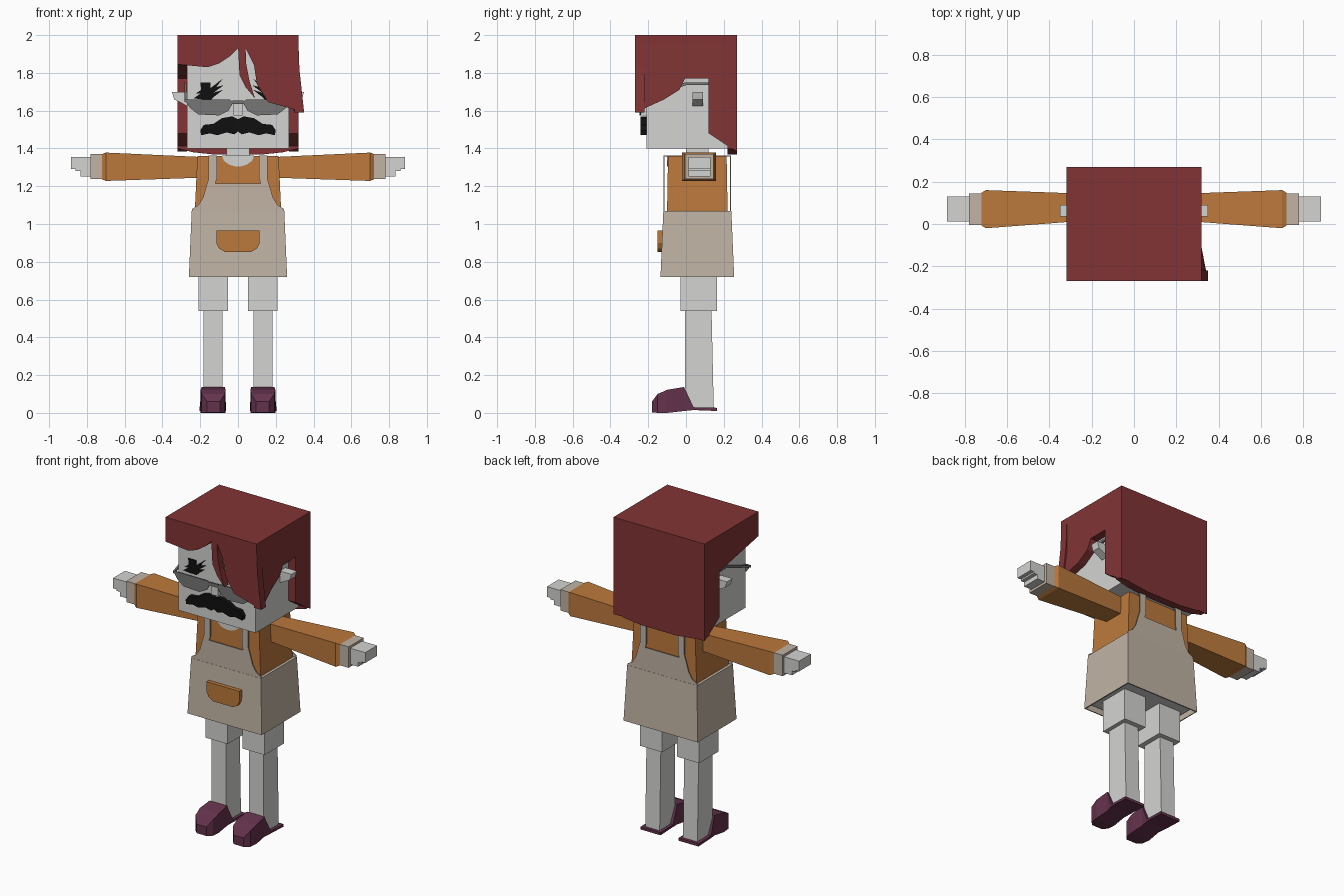
import bpy, bmesh

if "Cube" in bpy.data.objects:
    bpy.data.objects.remove(bpy.data.objects["Cube"])


def material(name, *rgb):
    col = [(c / 255 / 12.92 if c < 11 else ((c / 255 + 0.055) / 1.055) ** 2.4) for c in rgb] + [1]
    m = bpy.data.materials.new(name)
    m.use_nodes = True
    m.diffuse_color = col
    m.node_tree.nodes["Principled BSDF"].inputs["Base Color"].default_value = col
    return m


SKIN = material("pale skin", 212, 212, 210)
HAIR = material("dark red", 130, 52, 53)
SHIRT = material("orange cloth", 188, 121, 60)
APRON = material("tan cloth", 193, 179, 164)
SHOE = material("plum leather", 100, 50, 76)
LENS = material("grey glass", 118, 118, 118)
BLACK = material("black", 16, 16, 16)


def place(axis, t, a, b):
    return {"x": (t, a, b), "y": (a, t, b), "z": (a, b, t)}[axis]


def finish(name, bm, mat, side=1):
    for v in bm.verts:
        v.co.x *= side
    bmesh.ops.recalc_face_normals(bm, faces=bm.faces)
    mesh = bpy.data.meshes.new(name)
    bm.to_mesh(mesh)
    bm.free()
    mesh.materials.append(mat)
    ob = bpy.data.objects.new(name, mesh)
    bpy.context.collection.objects.link(ob)
    return ob


def skin_rings(rings):
    """Join equal rings of points into a closed solid."""
    bm = bmesh.new()
    rows = [[bm.verts.new(p) for p in ring] for ring in rings]
    n = len(rows[0])
    for r, q in zip(rows, rows[1:]):
        for i in range(n):
            j = (i + 1) % n
            bm.faces.new((r[i], r[j], q[j], q[i]))
    bm.faces.new(rows[0])
    bm.faces.new(rows[-1])
    return bm


def loft(name, mat, axis, *sections, side=1):
    """Rectangular sections (t, a0, a1, b0, b1) along an axis."""
    rings = [[place(axis, t, a, b) for a, b in ((a0, b0), (a1, b0), (a1, b1), (a0, b1))]
             for t, a0, a1, b0, b1 in sections]
    return finish(name, skin_rings(rings), mat, side)


def box(name, mat, x0, x1, y0, y1, z0, z1, side=1):
    return loft(name, mat, "z", (z0, x0, x1, y0, y1), (z1, x0, x1, y0, y1), side=side)


def prism(name, mat, axis, lo, hi, pts, side=1, tweak=None):
    """Outline extruded along an axis."""
    bm = skin_rings([[place(axis, t, a, b) for a, b in pts] for t in (lo, hi)])
    if tweak:
        for v in bm.verts:
            tweak(v.co)
    return finish(name, bm, mat, side)


def mirrored(half):
    return half + [(-x, z) for x, z in reversed(half) if x != 0]


# Head, nose, neck
box("head", SKIN, -.27, .27, -.21, .22, 1.4, 1.95)
box("nose", SKIN, -.025, .025, -.235, -.2, 1.575, 1.635)
box("neck", SKIN, -.06, .06, 0, .12, 1.3, 1.42)

# Hair shell
box("hair_top", HAIR, -.32, .32, -.27, .27, 1.95, 2)
prism("hair_back", HAIR, "y", .22, .27,
      mirrored([(-.32, 1.96), (-.32, 1.4), (-.24, 1.38), (-.12, 1.367)]))
prism("hair_fringe", HAIR, "y", -.27, -.22, [
    (-.32, 1.96), (-.32, 1.845), (-.16, 1.83), (-.1, 1.85), (-.04, 1.89), (0, 1.93),
    (.04, 1.93), (.085, 1.84), (.1, 1.74), (.16, 1.645), (.25, 1.62), (.35, 1.59),
    (.325, 1.82), (.32, 1.96)])
prism("hair_strand", HAIR, "y", -.268, -.225, [
    (0, 1.94), (.008, 1.79), (.04, 1.725), (.09, 1.665), (.06, 1.76), (.043, 1.85), (.04, 1.94)])
sideburn = [(.27, 1.96), (.27, 1.385), (.24, 1.4), (.12, 1.48), (.12, 1.77)]


def flare(co):
    if co.y < -.2 and co.z < 1.7:
        co.x += .03


prism("hair_left", HAIR, "x", .27, .32, sideburn + [
    (-.005, 1.77), (-.035, 1.71), (-.115, 1.66), (-.268, 1.59), (-.27, 1.82), (-.27, 1.96)],
    tweak=flare)
prism("hair_right", HAIR, "x", .27, .32, sideburn + [(-.27, 1.845), (-.27, 1.96)], side=-1)

# Moustache
prism("moustache", BLACK, "y", -.24, -.205, mirrored([
    (0, 1.555), (-.03, 1.57), (-.085, 1.56), (-.13, 1.53), (-.18, 1.525), (-.2, 1.495),
    (-.195, 1.47), (-.15, 1.48), (-.11, 1.47), (-.06, 1.485), (-.02, 1.475), (0, 1.49)]))

# Glasses bridge
box("glasses_bridge", LENS, -.03, .03, -.245, -.235, 1.635, 1.655)

# Shirt and apron
loft("torso", SHIRT, "z", (.8, -.225, .225, -.1, .22), (1.08, -.228, .228, -.1, .22),
     (1.36, -.215, .215, -.095, .215))
prism("neckline", SKIN, "y", -.1, -.092,
      mirrored([(-.085, 1.362), (-.075, 1.335), (-.045, 1.313), (-.015, 1.305)]))
bm = skin_rings([[(x, y, z) for x, y in ((-w, f), (w, f), (w, b), (-w, b))]
                 for w, f, b, z in ((.26, -.135, .255, .72), (.245, -.12, .24, 1.07))])
bmesh.ops.delete(bm, geom=[f for f in bm.faces if f.calc_center_median().z < .73],
                 context="FACES")
skirt = finish("apron_skirt", bm, APRON)
solid = skirt.modifiers.new("cloth", "SOLIDIFY")
solid.thickness = .01
box("pelvis", SKIN, -.235, .235, -.105, .225, .74, .85)
bib = mirrored([(-.245, 1.06), (-.243, 1.08), (-.21, 1.1), (-.185, 1.14), (-.168, 1.2),
                (-.155, 1.24), (-.155, 1.36), (-.112, 1.36), (-.112, 1.24), (-.12, 1.215)])
for label, y in (("front", -.119), ("back", .233)):
    prism("apron_bib_" + label, APRON, "y", y, y + .006, bib)
prism("apron_pocket", SHIRT, "y", -.15, -.12, mirrored([
    (-.115, .965), (-.115, .9), (-.1, .87), (-.07, .853)]))

# Paired parts
for side, tag in ((1, "left"), (-1, "right")):
    box(tag + "_strap", APRON, .112, .155, -.119, .239, 1.357, 1.363, side)
    prism(tag + "_ear", SKIN, "y", .035, .09,
          [(.26, 1.7), (.35, 1.7), (.338, 1.66), (.26, 1.62)], side)
    prism(tag + "_eye", BLACK, "y", -.215, -.208, [
        (.235, 1.665), (.2, 1.69), (.225, 1.69), (.195, 1.71), (.2, 1.75), (.145, 1.75),
        (.145, 1.72), (.08, 1.77), (.115, 1.725), (.075, 1.735), (.13, 1.695),
        (.08, 1.71), (.125, 1.675), (.14, 1.66), (.19, 1.66)], side)
    prism(tag + "_lens", LENS, "y", -.245, -.237, [
        (.025, 1.645), (.045, 1.66), (.285, 1.66), (.255, 1.615), (.21, 1.58),
        (.1, 1.575), (.05, 1.6)], side)
    prism(tag + "_temple", LENS, "x", .272, .284, [
        (-.245, 1.645), (-.245, 1.66), (-.005, 1.75), (.12, 1.75), (.12, 1.735), (0, 1.735)], side)

    # Arm
    loft(tag + "_sleeve", SHIRT, "x", (.2, .018, .142, 1.245, 1.355),
         (.7, -.02, .16, 1.228, 1.378), (.72, -.008, .148, 1.237, 1.37), side=side)
    box(tag + "_cuff", APRON, .71, .78, -.005, .145, 1.237, 1.37, side)
    prism(tag + "_hand", SKIN, "y", .012, .13, [
        (.77, 1.355), (.885, 1.355), (.885, 1.29), (.86, 1.29), (.86, 1.28),
        (.835, 1.28), (.835, 1.252), (.77, 1.252)], side)

    # Leg and shoe
    box(tag + "_thigh", SKIN, .052, .208, -.03, .165, .54, .76, side)
    loft(tag + "_shin", SKIN, "z", (.02, .082, .183, -.005, .147),
         (.55, .082, .183, -.005, .135), side=side)
    loft(tag + "_shoe", SHOE, "y", (-.18, .095, .165, .003, .06), (-.15, .07, .192, 0, .1),
         (-.1, .065, .198, 0, .122), (-.01, .07, .192, .01, .137),
         (.04, .063, .203, .015, .03), (.165, .063, .203, .01, .027), side=side)
